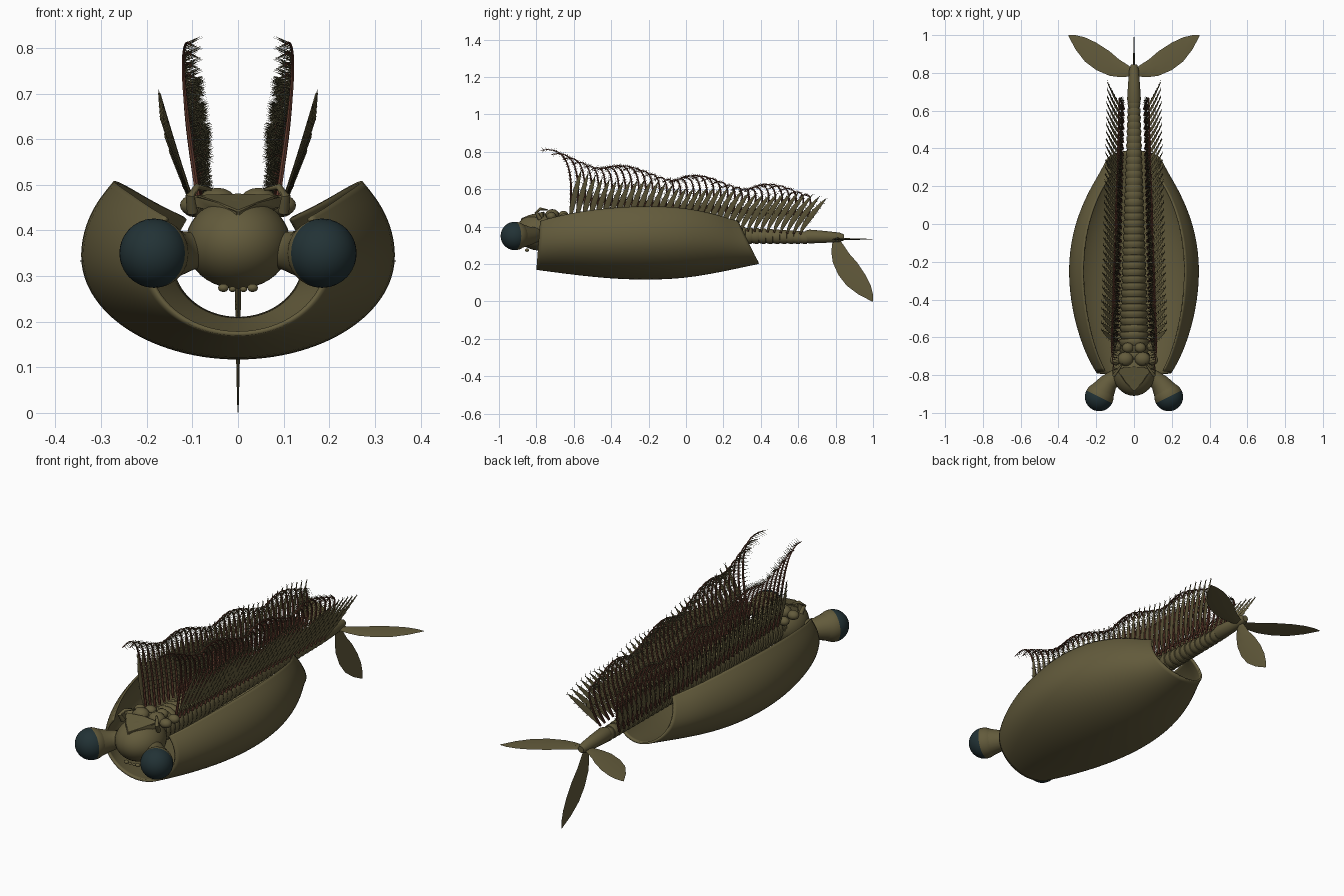
import bpy, bmesh, math
from mathutils import Vector, Matrix

cube = bpy.data.objects.get("Cube")
if cube:
    bpy.data.objects.remove(cube)


def material(name, rgb):
    m = bpy.data.materials.new(name)
    m.use_nodes = True
    m.diffuse_color = (*rgb, 1)
    m.node_tree.nodes["Principled BSDF"].inputs["Base Color"].default_value = (*rgb, 1)
    return m


olive = material("olive shell", (0.125, 0.105, 0.045))
red = material("red brown limb", (0.12, 0.042, 0.026))
dark = material("dark olive bristle", (0.06, 0.054, 0.026))
slate = material("dark slate eye", (0.016, 0.032, 0.036))


def finish(name, bm, mats, mirror=False, angle=50):
    bmesh.ops.recalc_face_normals(bm, faces=bm.faces[:])
    me = bpy.data.meshes.new(name)
    bm.to_mesh(me)
    bm.free()
    for m in mats:
        me.materials.append(m)
    ob = bpy.data.objects.new(name, me)
    bpy.context.collection.objects.link(ob)
    bpy.ops.object.select_all(action='DESELECT')
    ob.select_set(True)
    bpy.context.view_layer.objects.active = ob
    bpy.ops.object.shade_smooth_by_angle(angle=math.radians(angle))
    if mirror:
        mod = ob.modifiers.new("Mirror", 'MIRROR')
        mod.use_mirror_merge = False
    return ob


def loft(bm, rings, mat=0, closed=True):
    rows = [[bm.verts.new(p) for p in r] for r in rings]
    n = len(rows[0])
    for a, b in zip(rows, rows[1:]):
        for i in range(n if closed else n - 1):
            j = (i + 1) % n
            bm.faces.new((a[i], a[j], b[j], b[i])).material_index = mat
    if closed:
        for r in (rows[0], rows[-1]):
            bm.faces.new(r).material_index = mat


def tube(bm, path, radii, sides=6, mat=0):
    path = [Vector(p) for p in path]
    rings = []
    for i, p in enumerate(path):
        t = (path[min(i + 1, len(path) - 1)] - path[max(i - 1, 0)]).normalized()
        u = t.cross(Vector((1, 0, 0.01))).normalized()
        v = t.cross(u)
        rings.append([p + radii[i] * (u * math.cos(a) + v * math.sin(a))
                      for a in (math.tau * k / sides for k in range(sides))])
    loft(bm, rings, mat)


def spike(bm, base, direction, length, r=0.0017, mat=0):
    d = Vector(direction).normalized()
    rot = d.to_track_quat('Z', 'Y').to_matrix().to_4x4()
    res = bmesh.ops.create_cone(bm, segments=3, radius1=r, radius2=0, depth=length,
                                matrix=Matrix.Translation(Vector(base) + d * length / 2) @ rot)
    for f in {f for v in res["verts"] for f in v.link_faces}:
        f.material_index = mat


def ball(bm, loc, size, u=20, v=12):
    bmesh.ops.create_uvsphere(bm, u_segments=u, v_segments=v, radius=1,
                              matrix=Matrix.Translation(loc) @ Matrix.Diagonal((*size, 1)))


def lerp(a, b, t):
    return a + (b - a) * t


# Carapace: open-topped trough; stations are y bottom, y top, half width, bottom, rim, widest height
stations = [(-.80, -.78, .20, .168, .43, .33), (-.72, -.71, .245, .157, .45, .333),
            (-.58, -.58, .298, .139, .48, .338), (-.40, -.40, .34, .12, .502, .342),
            (-.20, -.20, .352, .113, .512, .345), (0, 0, .318, .122, .502, .343),
            (.19, .16, .243, .157, .466, .338), (.31, .23, .185, .183, .443, .334),
            (.39, .28, .15, .20, .43, .33)]
rows = []
start = math.radians(38)
for yb, yt, w, zb, zt, zc in stations:
    row = []
    for k in range(25):
        a = start - k / 24 * (math.pi + 2 * start)
        s = math.sin(a)
        z = zc + s * ((zt - zc) / math.sin(start) if s > 0 else zc - zb)
        row.append((w * math.cos(a), lerp(yb, yt, (z - zb) / (zt - zb)), z))
    rows.append(row)
bm = bmesh.new()
loft(bm, rows, closed=False)
shell = finish("carapace", bm, [olive])
sub = shell.modifiers.new("Smooth", 'SUBSURF')
sub.levels = sub.render_levels = 2
sub.boundary_smooth = 'PRESERVE_CORNERS'
thick = shell.modifiers.new("Thickness", 'SOLIDIFY')
thick.thickness = 0.01
thick.offset = -1

# Segmented trunk, each ring swelling towards its rear edge
bm = bmesh.new()
path, radii = [], []
SEGS = 37
for i in range(SEGS):
    for f, swell in ((0, .88), (.3, .98), (.7, 1.04), (.97, 1.0)):
        t = (i + f) / SEGS
        path.append((0, lerp(-.72, .65, t), lerp(.39, .34, t)))
        radii.append(lerp(.08, .032, t) * swell)
tube(bm, path, radii, 20)
finish("trunk", bm, [olive], angle=60)

# Tail segment
bm = bmesh.new()
tube(bm, [(0, y, z) for y, z in ((.64, .347), (.66, .347), (.74, .345), (.82, .343), (.845, .342))],
     [.032, .037, .032, .025, .016], 18)
finish("tail_segment", bm, [olive])

# Tail fins: one leaf turned to the left, right and down
leaf = [(0, .79, .82), (.03, .78, .84), (.08, .778, .872), (.13, .785, .915),
        (.2, .815, .96), (.26, .86, .988), (.31, .925, 1), (.346, .993, 1)]
for name, turn, scale in (("left_fin", 0, 1), ("right_fin", math.pi, 1), ("lower_fin", math.pi / 2, .96)):
    bm = bmesh.new()
    rings = []
    for i, (d, lo, hi) in enumerate(leaf):
        th = .009 * (1 - i / 8)
        rings.append([(d * scale, lo, 0), (d * scale, (lo + hi) / 2, th),
                      (d * scale, hi, 0), (d * scale, (lo + hi) / 2, -th)])
    loft(bm, rings)
    bm.transform(Matrix.Translation((0, 0, .333)) @ Matrix.Rotation(turn, 4, 'Y'))
    finish(name, bm, [olive], angle=40)

# Head with mouth lobes and small lower beads
bm = bmesh.new()
ball(bm, (0, -.78, .372), (.115, .13, .1), 32, 20)
finish("head", bm, [olive])
bm = bmesh.new()
for x, y, z, r in ((.045, -.715, .462, .042), (.033, -.655, .462, .03), (.098, -.72, .455, .03),
                   (.095, -.65, .45, .028), (.032, -.85, .274, .012), (.012, -.85, .271, .008)):
    ball(bm, (x, y, z), (r, r * .9, r * .75), 14, 8)
finish("mouth_lobes", bm, [olive], mirror=True)

# Triangular lip plate
bm = bmesh.new()
corners = [(-.095, -.765, .468), (0, -.755, .472), (.095, -.765, .468), (.045, -.84, .455), (0, -.885, .432),
           (-.045, -.84, .455)]
loft(bm, [[(x, y, z - .02) for x, y, z in corners], [(x, y, z + .01) for x, y, z in corners]])
bmesh.ops.bevel(bm, geom=bm.edges[:], offset=.004, segments=2, affect='EDGES')
finish("lip_plate", bm, [olive])

# Short feelers beside the mouth
bm = bmesh.new()
tube(bm, [(.1, -.78, .44), (.105, -.80, .475), (.09, -.78, .495), (.06, -.74, .49)],
     [.012, .01, .008, .003], 8)
finish("feelers", bm, [olive], mirror=True)

# Eyes: olive back half, dark front half, on flared stalks
look = Vector((.45, -.89, 0)).normalized()
centre = Vector((.184, -.915, .35))
bm = bmesh.new()
bmesh.ops.create_uvsphere(bm, u_segments=32, v_segments=20, radius=.076,
                          matrix=Matrix.Translation(centre) @ look.to_track_quat('Z', 'Y').to_matrix().to_4x4())
for f in bm.faces:
    f.material_index = int((f.calc_center_median() - centre).dot(look) > 0)
finish("eyes", bm, [olive, slate], mirror=True)
bm = bmesh.new()
tube(bm, [(.06, -.79, .36), (.105, -.815, .355), (.135, -.84, .35), (.165, -.885, .35)],
     [.04, .042, .05, .066], 20)
finish("eye_stalks", bm, [olive], mirror=True)

# Limbs: curled bristly inner branch and leaf-like outer branch, in a travelling wave
limbs, blades = bmesh.new(), bmesh.new()
LEGS = 36
for i in range(LEGS):
    t = i / (LEGS - 1)
    y0 = lerp(-.62, .61, t)
    wave = math.cos(math.tau * (y0 + .64) / .37)
    k = lerp(1, .66, t)
    base = lerp(.43, .36, t)
    top = lerp(.785, .60, t ** .8) + .024 * wave
    lean = lerp(.015, .075, t)
    curl = lerp(.125, .03, t ** .6) + .035 * wave
    ctrl = [(y0, base), (y0 + lean, lerp(base, top, .6)),
            (y0 + lean, top + .035), (y0 - curl, top - .03 * min(1, t * 4))]
    path = []
    for j in range(15):
        s = j / 14
        weights = ((1 - s) ** 3, 3 * s * (1 - s) ** 2, 3 * s * s * (1 - s), s ** 3)
        y, z = (sum(w * c[n] for w, c in zip(weights, ctrl)) for n in (0, 1))
        path.append(Vector((k * (.082 + .038 * math.sin(s * 2.5)), y, z)))
    tube(limbs, path, [lerp(.0065, .002, j / 14) for j in range(15)], 6)
    for j in range(2, 14):
        tangent = path[j + 1] - path[j]
        for m in (0, .5):
            p = path[j] + tangent * m
            for side in (-1, 1):
                spike(limbs, p, Vector((-1, 0, 0)) + tangent.normalized() * .35
                      + Vector((0, tangent.z, -tangent.y)).normalized() * .5 * side,
                      .036 * k, mat=1)

    # Outer branch, widest at the middle
    tip = (lerp(.173, .14, t), y0 + lerp(.06, .14, t), lerp(.69, .56, t ** .7) + .012 * wave)
    root = (.085 * k, y0, base)
    along = Vector((0, tip[1] - y0, tip[2] - base)).normalized()
    across = Vector((0, along.z, -along.y))
    rings = []
    for j in range(9):
        s = j / 8
        p = Vector((lerp(root[0], tip[0], s ** .9), lerp(root[1], tip[1], s ** 1.3), lerp(root[2], tip[2], s)))
        w = .003 + .012 * math.sin(math.pi * s ** .9) if j < 8 else .001
        rings.append([p + across * w, p + Vector((.003, 0, 0)), p - across * w, p - Vector((.003, 0, 0))])
        if j > 2:
            for side in (-1, 1):
                spike(blades, p + across * w * side, across * side + along * 1.2 + Vector((.2, 0, 0)), .014, mat=1)
    loft(blades, rings)
finish("inner_limbs", limbs, [red, dark], mirror=True)
finish("outer_limbs", blades, [olive, dark], mirror=True, angle=40)
